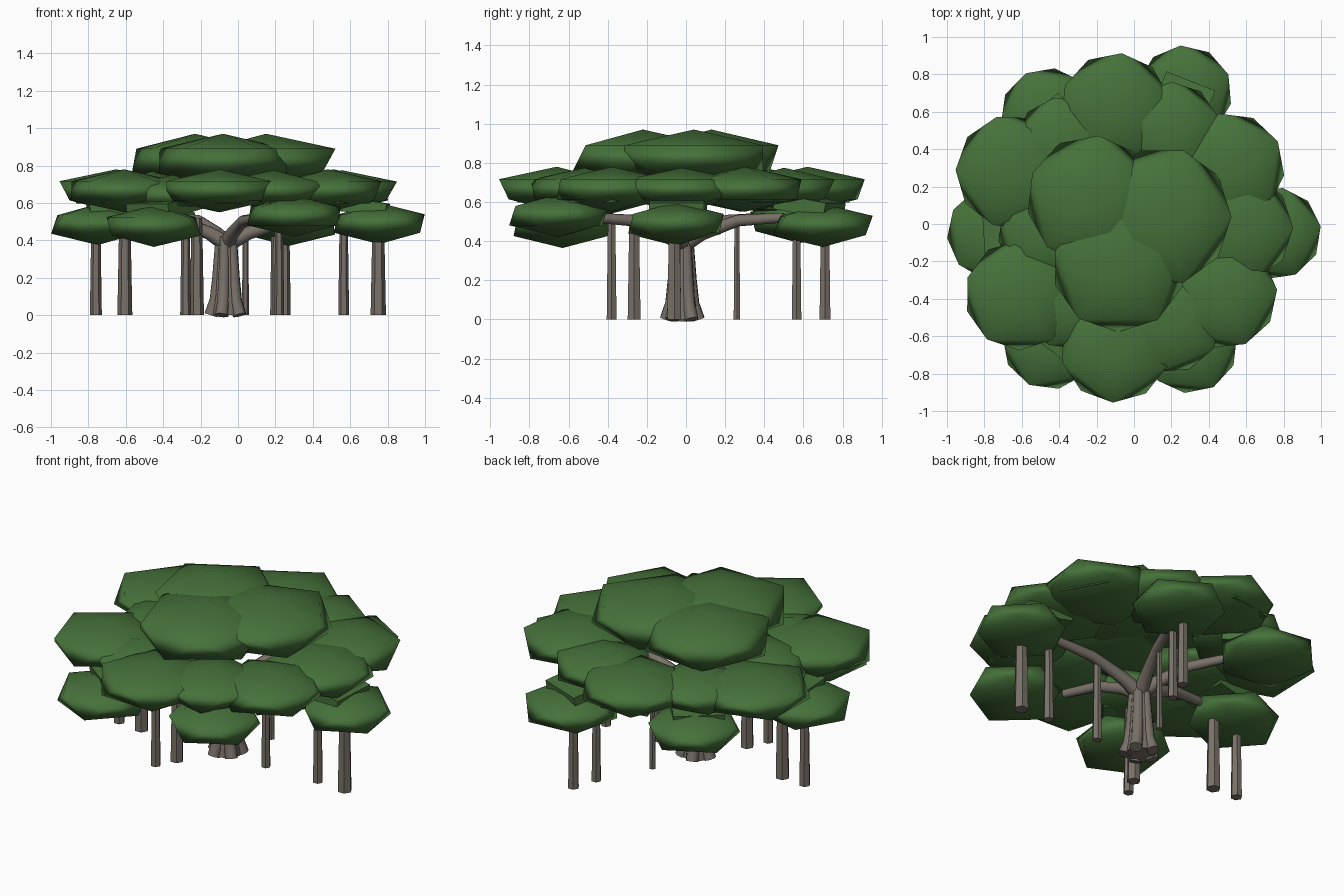
import bpy, math

if "Cube" in bpy.data.objects:
    bpy.data.objects.remove(bpy.data.objects["Cube"])


def material(name, rgb):
    m = bpy.data.materials.new(name)
    m.diffuse_color = (*rgb, 1)
    m.use_nodes = True
    m.node_tree.nodes["Principled BSDF"].inputs["Base Color"].default_value = m.diffuse_color
    return m


LEAF = material("leaf green", (0.06, 0.165, 0.042))
BARK = material("grey brown bark", (0.19, 0.165, 0.14))


def finish(ob, name, mat):
    ob.name = name
    ob.data.materials.append(mat)
    return ob


def clump(name, x, y, z, r, h, turn):
    """Flattened low-poly leaf clump."""
    bpy.ops.mesh.primitive_ico_sphere_add(subdivisions=1, radius=1, location=(x, y, z),
                                          rotation=(0, 0, turn))
    ob = bpy.context.object
    ob.scale = (r, r, h)
    bpy.ops.object.shade_smooth()
    return finish(ob, name, LEAF)


def pad(x, y, z, side):
    """Flat square leaf pad, tilted outwards, inside a ring clump."""
    bpy.ops.mesh.primitive_cube_add(size=1, location=(x, y, z),
                                    rotation=(0, math.radians(10), math.atan2(y, x)))
    ob = bpy.context.object
    ob.scale = (side, side, 0.08)
    return finish(ob, "leaf_pad", LEAF)


def limb(name, points, sides=2):
    """Tapered tube through (x, y, z, radius) points."""
    cu = bpy.data.curves.new(name, "CURVE")
    cu.dimensions = "3D"
    cu.bevel_depth = 1
    cu.bevel_resolution = sides
    cu.use_fill_caps = True
    sp = cu.splines.new("POLY")
    sp.points.add(len(points) - 1)
    for p, (x, y, z, r) in zip(sp.points, points):
        p.co = (x, y, z, 1)
        p.radius = r
    ob = bpy.data.objects.new(name, cu)
    bpy.context.collection.objects.link(ob)
    bpy.ops.object.select_all(action="DESELECT")
    ob.select_set(True)
    bpy.context.view_layer.objects.active = ob
    bpy.ops.object.convert(target="MESH")
    ob = bpy.context.object
    bpy.ops.object.shade_smooth_by_angle(angle=math.radians(50))
    return finish(ob, name, BARK)


# crown: three large clumps
for x, y, r, t in [(-0.23, 0.13, 0.385, 0.2), (0.15, 0.04, 0.415, 0.0), (-0.08, -0.22, 0.40, 0.3)]:
    clump("crown_clump", x, y, 0.825, r, 0.145, t)

# middle ring
for x, y, r, t in [(0.51, 0.30, 0.33, 0.5), (-0.10, 0.62, 0.33, 0.2), (-0.65, 0.28, 0.34, 0.6),
                   (-0.61, -0.38, 0.33, 0.3), (-0.10, -0.66, 0.33, 0.9), (0.48, -0.38, 0.32, 0.1)]:
    clump("middle_clump", x, y, 0.665, r, 0.115, t)

# inner clumps filling between the middle ring and the crown
for x, y, z, r, t in [(0.555, -0.02, 0.665, 0.33, 0.0), (0.19, -0.52, 0.665, 0.31, 0.7),
                      (0.20, 0.50, 0.665, 0.29, 0.3), (-0.46, -0.04, 0.66, 0.30, 0.2),
                      (-0.35, -0.42, 0.64, 0.28, 0.5), (-0.38, 0.42, 0.66, 0.29, 0.5)]:
    clump("inner_clump", x, y, z, r, 0.11, t)

# lower ring
for x, y, z, r, t in [(0.755, -0.05, 0.49, 0.275, 0.15), (0.27, 0.70, 0.48, 0.285, 0.4),
                      (-0.46, 0.58, 0.50, 0.285, 0.8), (-0.75, -0.05, 0.485, 0.28, 0.1),
                      (-0.45, -0.63, 0.475, 0.285, 0.5), (0.30, -0.65, 0.53, 0.285, 0.2)]:
    clump("lower_clump", x, y, z, r, 0.11, t)

# square pads: outer ones in the middle ring, inner ones joining both rings
for x, y in [(0.57, 0.33), (-0.13, 0.68), (-0.69, 0.30), (-0.65, -0.40), (-0.11, -0.71), (0.52, -0.40)]:
    pad(x, y, 0.66, 0.28)
for x, y in [(0.66, -0.04), (0.25, 0.63), (-0.42, 0.50), (-0.66, -0.04), (-0.40, -0.53), (0.26, -0.60)]:
    pad(x, y, 0.58, 0.28)

# trunk: flared core with fused strands
cx, cy = -0.06, -0.02
limb("trunk_core", [(cx, cy, 0, 0.085), (cx, cy, 0.12, 0.07), (cx, cy, 0.42, 0.05)])
for i in range(5):
    a = math.tau * i / 5 + 0.6
    pts = [(cx + d * math.cos(a), cy + d * math.sin(a), z, r)
           for d, z, r in [(0.085, 0, 0.036), (0.058, 0.08, 0.034), (0.046, 0.2, 0.032), (0.034, 0.42, 0.026)]]
    limb("trunk_strand", pts)

# branches spreading from the trunk top
for x, y in [(0.53, -0.05), (0.15, 0.50), (-0.33, 0.40), (-0.54, -0.06), (0.10, -0.47)]:
    limb("branch", [(cx, cy, 0.38, 0.045), (cx + (x - cx) * 0.2, cy + (y - cy) * 0.2, 0.44, 0.036),
                    (cx + (x - cx) * 0.55, cy + (y - cy) * 0.55, 0.505, 0.03), (x, y, 0.52, 0.025)])

# hanging root pillars
for x, y, r in [(0.75, -0.06, 0.041), (0.565, -0.05, 0.029), (0.22, -0.05, 0.027), (-0.28, -0.38, 0.029),
                (-0.22, -0.265, 0.038), (0.04, 0.26, 0.019), (0.20, 0.565, 0.028), (0.25, 0.71, 0.032),
                (-0.605, -0.05, 0.04), (-0.76, -0.04, 0.032)]:
    limb("root_pillar", [(x, y, 0, r), (x, y, 0.52, r * 0.75)], 1)
